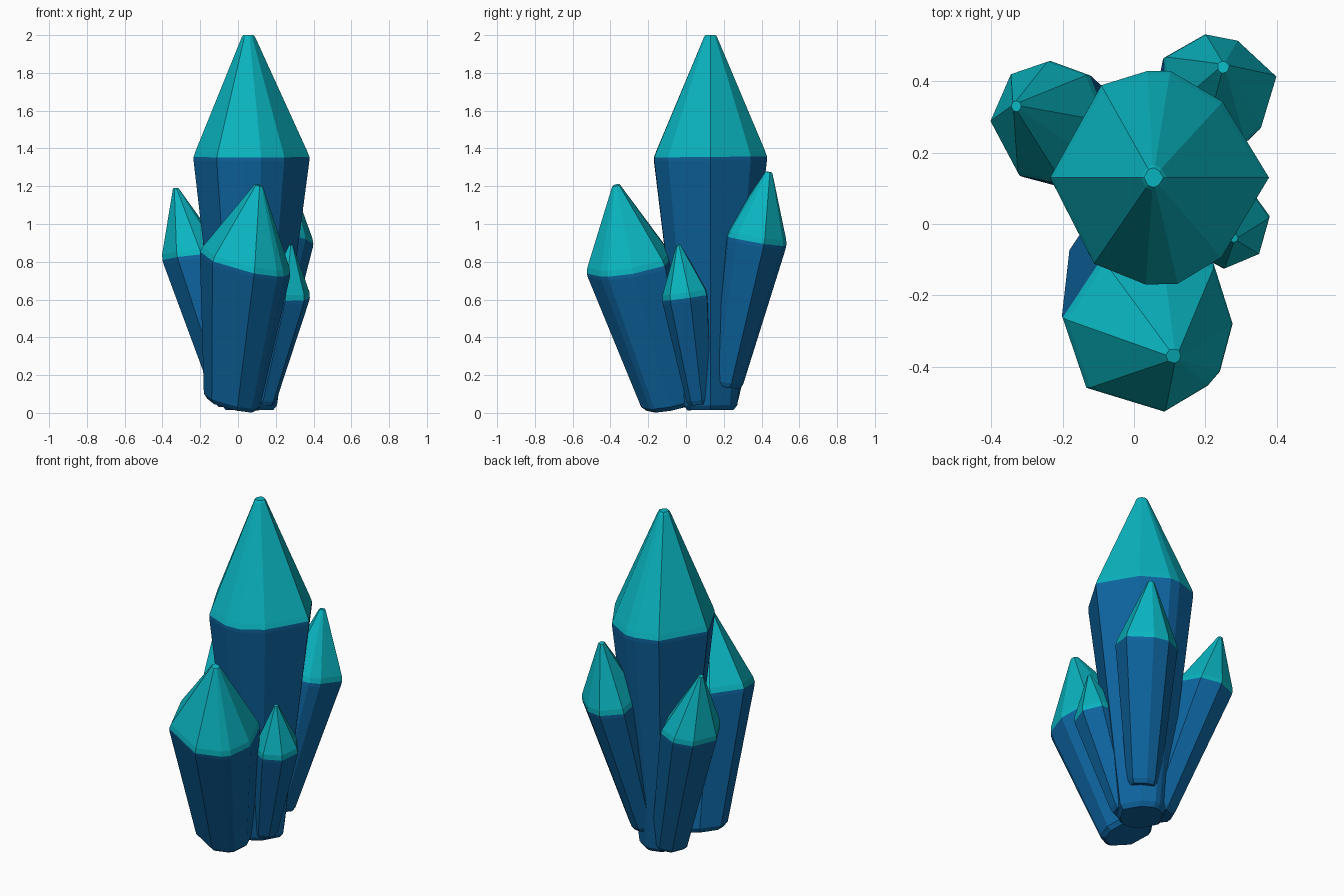
import bpy, bmesh, math
from mathutils import Vector

if "Cube" in bpy.data.objects:
    bpy.data.objects.remove(bpy.data.objects["Cube"])


def material(name, rgb):
    m = bpy.data.materials.new(name)
    m.diffuse_color = (*rgb, 1)
    m.use_nodes = True
    m.node_tree.nodes["Principled BSDF"].inputs["Base Color"].default_value = m.diffuse_color
    return m


BLUE = material("deep blue", (0.004, 0.125, 0.34))
TEAL = material("bright teal", (0.003, 0.46, 0.53))


def crystal(name, section, base, base_r, girdle, girdle_r, tip, tip_r, tilt):
    """Flared shaft with a chamfered foot, a narrow teal girdle band and a blunt point.
    section: uneven polygon as (angle, radius factor) pairs."""
    base, girdle, tip = Vector(base), Vector(girdle), Vector(tip)
    sides = len(section)
    bm = bmesh.new()

    def ring(centre, r):
        verts = []
        for angle, factor in section:
            a = math.radians(angle)
            d = Vector((math.cos(a), math.sin(a), 0)) * factor
            d.z = -(d.x * tilt[0] + d.y * tilt[1])      # lie in the tilted plane
            verts.append(bm.verts.new(centre + d * r))
        return verts

    shaft = (girdle - base).normalized()
    up = (tip - girdle).normalized()
    rings = [
        ring(base, base_r * 0.86),
        ring(base + shaft * 0.025, base_r),
        ring(girdle - shaft * 0.02, girdle_r),
        ring(girdle, girdle_r),
        ring(girdle + up * 0.03, girdle_r * 0.965),
        ring(tip - up * 0.012, tip_r),
        ring(tip, tip_r * 0.75),
    ]
    for k, (lo, hi) in enumerate(zip(rings, rings[1:])):
        for i in range(sides):
            j = (i + 1) % sides
            f = bm.faces.new((lo[i], lo[j], hi[j], hi[i]))
            f.material_index = 1 if k >= 3 else 0
    bm.faces.new(rings[0][::-1])
    bm.faces.new(rings[-1]).material_index = 1
    bmesh.ops.recalc_face_normals(bm, faces=bm.faces)
    mesh = bpy.data.meshes.new(name)
    bm.to_mesh(mesh)
    bm.free()
    mesh.materials.append(BLUE)
    mesh.materials.append(TEAL)
    obj = bpy.data.objects.new(name, mesh)
    bpy.context.collection.objects.link(obj)
    return obj


# tall central crystal
crystal("main_crystal",
        [(0, 1.01), (50, 0.91), (84, 0.985), (96, 0.985), (122, 1.0), (180, 1.0),
         (233, 0.99), (263, 0.99), (280, 0.99), (308, 0.93)],
        (0.06, 0.13, 0.015), 0.145,
        (0.07, 0.13, 1.355), 0.305, (0.055, 0.13, 2.0), 0.036, (0, -0.01))
# leaning front crystal
crystal("front_crystal",
        [(5, 1.0), (45, 1.1), (80, 0.95), (122, 1.0), (171, 1.0),
         (223, 0.97), (282, 0.96), (318, 0.95), (331, 0.97)],
        (-0.035, -0.09, 0.04), 0.15,
        (0.037, -0.30, 0.79), 0.24, (0.11, -0.37, 1.205), 0.028, (0.24, -0.18))
# back left crystal
crystal("back_left_crystal",
        [(0, 0.95), (50, 1.0), (90, 1.0), (128, 1.0), (180, 0.96),
         (240, 1.0), (283, 1.04), (320, 0.97)],
        (-0.01, 0.16, 0.04), 0.11,
        (-0.235, 0.285, 0.825), 0.172, (-0.33, 0.33, 1.19), 0.02, (-0.1, 0.06))
# back right crystal, starting above the ground
crystal("back_right_crystal",
        [(13, 1.05), (68, 0.93), (103, 1.0), (149, 1.1), (205, 1.0),
         (255, 1.12), (297, 1.04), (319, 1.0)],
        (0.12, 0.215, 0.14), 0.085,
        (0.235, 0.375, 0.91), 0.16, (0.25, 0.44, 1.275), 0.022, (0.06, 0.17))
# small right crystal
crystal("small_right_crystal",
        [(10 + i * 360 / 7, 1.0) for i in range(7)],
        (0.13, 0.075, 0.045), 0.07,
        (0.257, 0.0, 0.61), 0.125, (0.28, -0.04, 0.89), 0.016, (0.03, -0.14))
